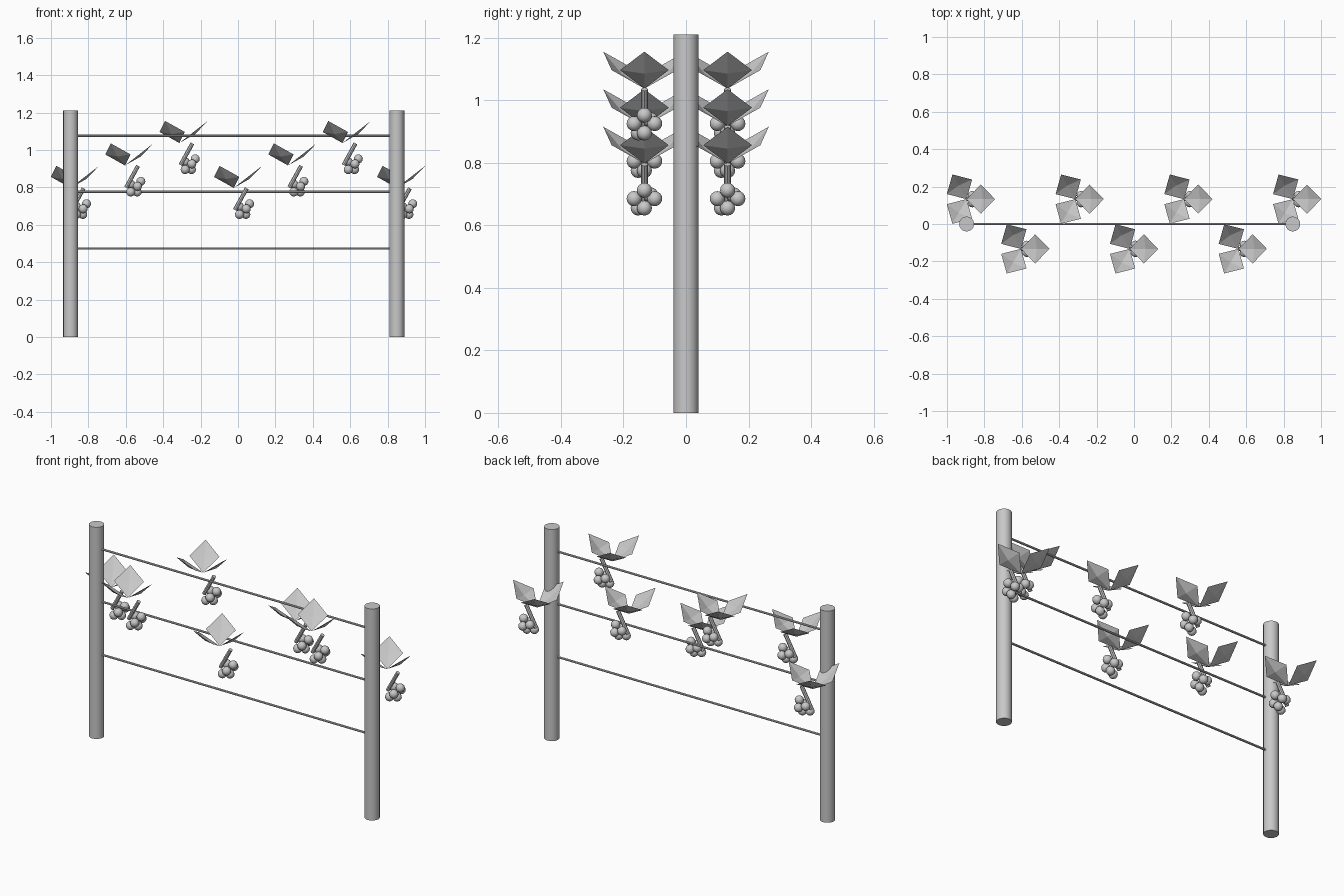
import bpy, math
from mathutils import Vector, Matrix

if "Cube" in bpy.data.objects:
    bpy.data.objects.remove(bpy.data.objects["Cube"])

grey = bpy.data.materials.new("plain_grey")
grey.diffuse_color = (0.58, 0.58, 0.58, 1)
grey.use_nodes = True
grey.node_tree.nodes["Principled BSDF"].inputs["Base Color"].default_value = grey.diffuse_color


def finish(ob, name, smooth=True):
    ob.name = name
    ob.data.materials.append(grey)
    if smooth:
        bpy.ops.object.shade_smooth_by_angle(angle=math.radians(40))
    return ob


def rod(name, a, b, r, sides):
    a, b = Vector(a), Vector(b)
    d = b - a
    bpy.ops.mesh.primitive_cylinder_add(
        vertices=sides, radius=r, depth=d.length, location=(a + b) / 2,
        rotation=d.to_track_quat('Z', 'Y').to_euler())
    return finish(bpy.context.object, name)


# posts and wires
X0, X1 = -0.895, 0.849
for name, x in (("left_post", X0), ("right_post", X1)):
    rod(name, (x, 0, 0), (x, 0, 1.21), 0.04, 16)
for i, z in enumerate((0.473, 0.776, 1.076)):
    rod(f"wire_{i + 1}", (X0, 0, z), (X1, 0, z), 0.006, 8)

# leaf: folded diamond rising outward, centre pushed to the underside
L, W, H, DIP = 0.152, 0.078, 0.118, 0.014
leaf_verts = [(0, 0, 0), (L / 2, -W, H / 2), (L, 0, H), (L / 2, W, H / 2),
              (L / 2 + DIP * 0.6, 0, H / 2 - DIP * 0.8)]
leaf_faces = [(0, 1, 4), (1, 2, 4), (2, 3, 4), (3, 0, 4)]


def leaf(name, origin, angle):
    me = bpy.data.meshes.new(name)
    me.from_pydata(leaf_verts, [], leaf_faces)
    me.transform(Matrix.Translation(origin) @ Matrix.Rotation(angle, 4, 'Z'))
    ob = bpy.data.objects.new(name, me)
    bpy.context.collection.objects.link(ob)
    finish(ob, name, smooth=False)


# grape offsets from the leaf base
grapes = [(0.085, 0, -0.085), (0.067, 0.033, -0.112), (0.031, 0.02, -0.1),
          (0.031, -0.02, -0.142), (0.067, -0.033, -0.112), (0.065, 0, -0.142)]

# seven bunches alternating sides, in three repeating heights
for i in range(7):
    base = Vector((X0 + (X1 - X0) * i / 6, 0.133 * (-1) ** i, 0.797 + 0.12 * (i % 3)))
    for k in range(3):
        leaf(f"leaf_{i + 1}_{k + 1}", base, k * math.tau / 3)
    rod(f"stem_{i + 1}", base + Vector((0.07, 0, -0.002)),
        base + Vector((0.006, 0, -0.118)), 0.011, 8)
    for k, off in enumerate(grapes):
        bpy.ops.mesh.primitive_uv_sphere_add(
            segments=12, ring_count=8, radius=0.024, location=base + Vector(off))
        finish(bpy.context.object, f"grape_{i + 1}_{k + 1}")
